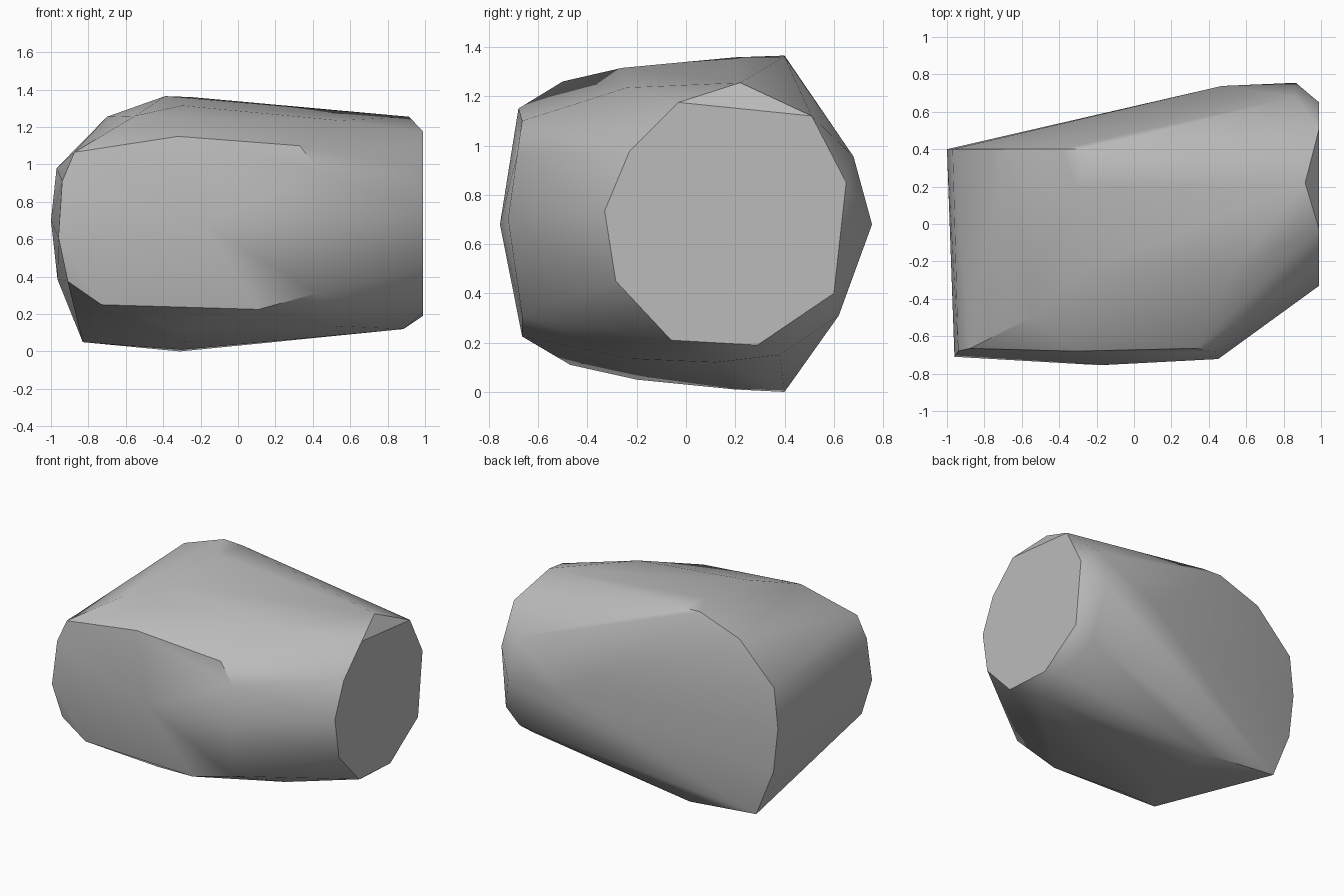
import bpy
import bmesh
import math

# Remove the default cube only
default_cube = bpy.data.objects.get("Cube")
if default_cube:
    bpy.data.objects.remove(default_cube, do_unlink=True)


def make_material(name, colour):
    material = bpy.data.materials.new(name)
    material.use_nodes = True
    material.diffuse_color = colour
    shader = material.node_tree.nodes["Principled BSDF"]
    shader.inputs["Base Color"].default_value = colour
    return material


def on_x_plane(x, profile):
    """Place a (y, z) profile on a plane of constant x."""
    return [(x, y, z) for y, z in profile]


def on_y_plane(y, profile):
    """Place an (x, z) profile on a plane of constant y."""
    return [(x, y, z) for x, z in profile]


def hull_object(name, points, material, sharp_angle):
    """Wrap the profiles in one convex skin with clean flat facets."""
    bm = bmesh.new()
    for point in points:
        bm.verts.new(point)
    hull = bmesh.ops.convex_hull(bm, input=bm.verts[:])
    loose = {g for g in hull["geom_interior"] + hull["geom_unused"]
             if isinstance(g, bmesh.types.BMVert)}
    bmesh.ops.delete(bm, geom=list(loose), context="VERTS")
    bmesh.ops.dissolve_limit(bm, angle_limit=math.radians(1),
                             verts=bm.verts[:], edges=bm.edges[:])
    bmesh.ops.recalc_face_normals(bm, faces=bm.faces[:])

    mesh = bpy.data.meshes.new(name)
    bm.to_mesh(mesh)
    bm.free()
    mesh.materials.append(material)
    obj = bpy.data.objects.new(name, mesh)
    bpy.context.collection.objects.link(obj)

    bpy.ops.object.select_all(action="DESELECT")
    obj.select_set(True)
    bpy.context.view_layer.objects.active = obj
    bpy.ops.object.shade_smooth_by_angle(angle=math.radians(sharp_angle))
    return obj


# Flat end cap on the +x side
end_cap = on_x_plane(.99, [
    (.51, 1.12), (.65, .85), (.6, .4), (.29, .19), (-.06, .21),
    (-.285, .45), (-.33, .735), (-.23, .975), (-.03, 1.175)])

# Rim of the slanted back face
back_rim = on_y_plane(.4, [
    (-1, .7), (-.97, .98), (-.7, 1.255), (-.39, 1.365), (-.25, 1.36),
    (-.31, 0), (-.83, .05), (-.965, .385)])

# Front facet: upper and lower edges, then the gently bowed middle
front_edge = on_y_plane(-.665, [
    (-.875, 1.065), (.33, 1.1), (.42, .31), (.11, .225),
    (-.73, .25), (-.91, .375)])
front_bow = [
    (-.32, -.68, 1.15), (-.94, -.68, .91), (-.96, -.71, .61),
    (-.18, -.755, .68), (.45, -.722, .7), (.435, -.685, .965)]

# Shallow crown and belly between the front facet and the back rim
crown = [(-.55, -.5, 1.26), (-.3, -.26, 1.315), (-.3, .2, 1.358),
         (.54, -.24, 1.235), (.915, .22, 1.255)]
belly = [(-.3, -.47, .11), (-.3, -.2, .05), (-.3, .2, .01),
         (.54, -.23, .135), (.885, .12, .12), (.93, .38, .15)]

# Corner where the back face meets the end cap
back_corner = [(.865, .755, .68), (.47, .738, .7), (.86, .68, .955),
               (.87, .62, .31)]

stone_grey = make_material("stone grey", (.5, .5, .5, 1))
hull_object("stone_block",
            end_cap + back_rim + front_edge + front_bow
            + crown + belly + back_corner,
            stone_grey, 33)
